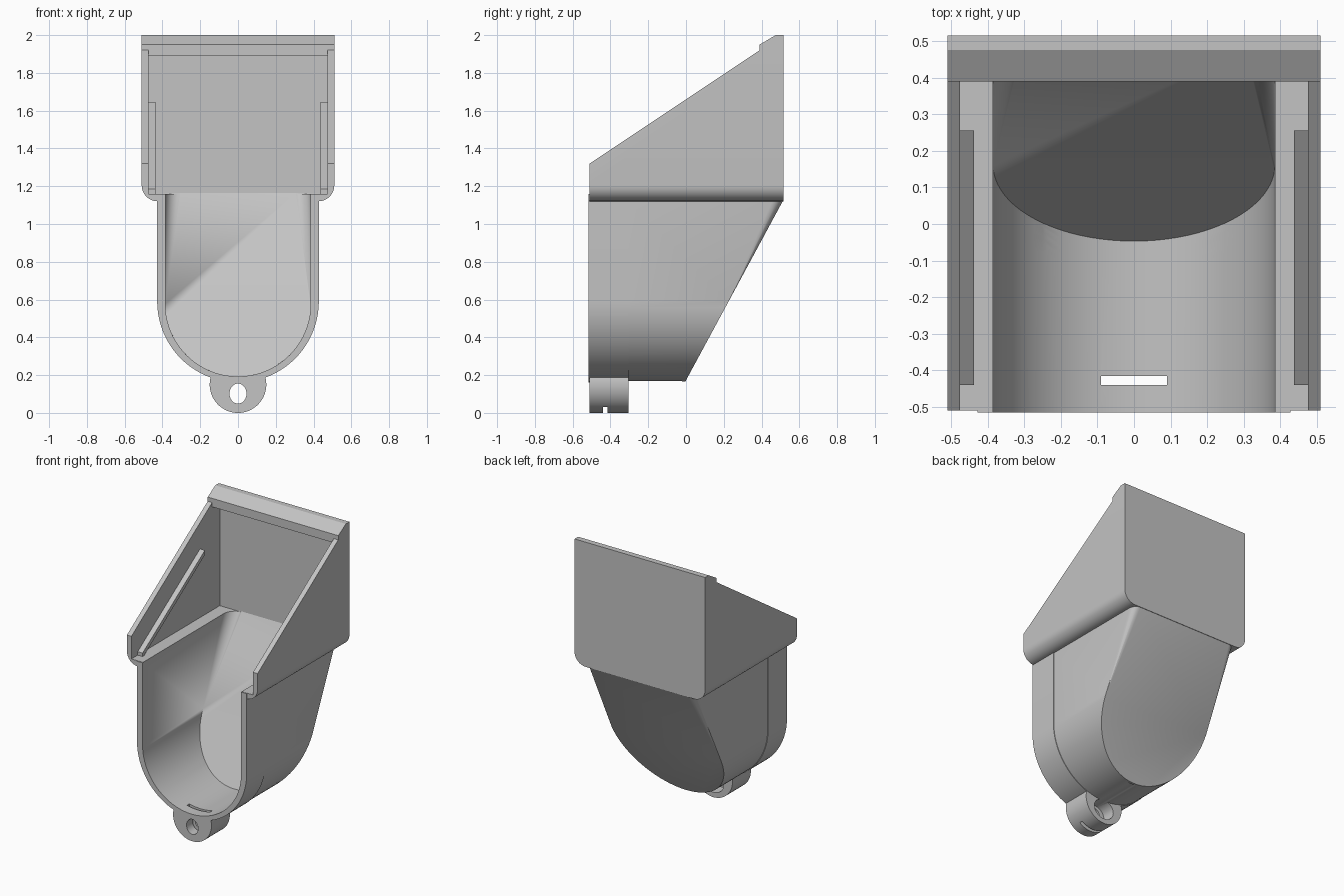
import bpy, bmesh
from math import sin, cos, pi, radians

if "Cube" in bpy.data.objects:
    bpy.data.objects.remove(bpy.data.objects["Cube"], do_unlink=True)

grey = bpy.data.materials.new("plain grey")
grey.use_nodes = True
grey.diffuse_color = (0.55, 0.55, 0.55, 1)
grey.node_tree.nodes["Principled BSDF"].inputs["Base Color"].default_value = (0.55, 0.55, 0.55, 1)


def prism(name, pts, axis, start, end, bevel=0, segments=6, pick=None):
    """Extrude a profile along x (pts are y,z) or y (pts are x,z); end may depend on z."""
    reach = end if callable(end) else (lambda z: end)
    place = (lambda p, d: (d, p[0], p[1])) if axis == "x" else (lambda p, d: (p[0], d, p[1]))
    bm = bmesh.new()
    near = [bm.verts.new(place(p, start)) for p in pts]
    far = [bm.verts.new(place(p, reach(p[1]))) for p in pts]
    bm.faces.new(near)
    bm.faces.new(far[::-1])
    for i in range(len(pts)):
        j = (i + 1) % len(pts)
        bm.faces.new((near[j], near[i], far[i], far[j]))
    if bevel:
        edges = [e for e in bm.edges if pick(e, far)]
        bmesh.ops.bevel(bm, geom=edges, offset=bevel, segments=segments, profile=0.5,
                        affect='EDGES', clamp_overlap=False)
    bmesh.ops.recalc_face_normals(bm, faces=bm.faces)
    mesh = bpy.data.meshes.new(name)
    bm.to_mesh(mesh)
    bm.free()
    mesh.materials.append(grey)
    obj = bpy.data.objects.new(name, mesh)
    bpy.context.collection.objects.link(obj)
    return obj


def u_shape(r, zc, top, n=40):
    arc = [(r * cos(pi + pi * i / n), zc + r * sin(pi + pi * i / n)) for i in range(n + 1)]
    return [(-r, top)] + arc + [(r, top)]


def oval(rx, rz, zc, n=40):
    return [(rx * cos(2 * pi * i / n), zc + rz * sin(2 * pi * i / n)) for i in range(n)]


def rect(a0, a1, z0, z1):
    return [(a0, z0), (a1, z0), (a1, z1), (a0, z1)]


def combine(target, tool, operation):
    mod = target.modifiers.new(operation, 'BOOLEAN')
    mod.operation, mod.solver, mod.object = operation, 'EXACT', tool
    graph = bpy.context.evaluated_depsgraph_get()
    mesh = bpy.data.meshes.new_from_object(target.evaluated_get(graph))
    target.modifiers.clear()
    target.data = mesh
    bpy.data.objects.remove(tool, do_unlink=True)


def slanted_rim(top):
    # edges around the slanted back, leaving the top edge sharp
    return lambda e, far: (all(v in far for v in e.verts)
                           and any(v.co.z < top - 0.01 for v in e.verts))


def low_side(e, far):
    # long bottom edges of the hopper box
    a, b = (v.co for v in e.verts)
    return abs(a.x - b.x) < 0.01 and a.z < 1.13 and b.z < 1.13


# upper box with sloping sides and a raised back lip
side = [(-0.51, 1.12), (0.515, 1.12), (0.515, 2.0), (0.475, 2.0),
        (0.39, 1.95), (0.39, 1.92), (-0.51, 1.32)]
housing = prism("housing", side, "x", -0.51, 0.51, 0.085, 8, low_side)

# lower chute with a slanted back, front collar and hanging tab
slope = 0.54
chute = prism("chute", u_shape(0.424, 0.59, 1.125), "y", -0.5,
              lambda z: (z - 0.165) * slope - 0.004, 0.05, 6, slanted_rim(1.125))
collar = prism("collar", u_shape(0.428, 0.59, 1.158), "y", -0.515, -0.305)
tab = prism("tab", oval(0.15, 0.15, 0.15, 64), "y", -0.51, -0.305)
for part in (chute, collar, tab):
    combine(housing, part, 'UNION')

# hollows: chute channel, box interior, tie slit, tab hole and pocket
channel = prism("channel", u_shape(0.385, 0.578, 1.165), "y", -0.7,
                lambda z: (z - 0.165) * slope - 0.062, 0.08, 8, slanted_rim(1.165))
inside = prism("inside", [(-0.7, 1.16), (0.475, 1.16), (0.475, 1.89), (0.39, 1.89),
                          (0.39, 2.2), (-0.7, 2.2)], "x", -0.475, 0.475)
slit = prism("slit", rect(-0.44, -0.415, -0.1, 0.3), "x", -0.09, 0.09)
hole = prism("hole", oval(0.045, 0.053, 0.102), "y", -0.7, -0.2)
pocket = prism("pocket", oval(0.08, 0.07, 0.105), "y", -0.4, -0.02)
for cutter in (channel, inside, slit, hole, pocket):
    combine(housing, cutter, 'DIFFERENCE')

# sloping guide rails on the inner side walls
rail = [(-0.44, 1.15), (0.255, 1.613), (0.255, 1.645), (-0.44, 1.185)]
rails = [prism(name, rail, "x", s * 0.437, s * 0.48)
         for name, s in (("left_rail", 1), ("right_rail", -1))]

# smooth curves, crisp corners
for obj in [housing] + rails:
    bpy.ops.object.select_all(action='DESELECT')
    obj.select_set(True)
    bpy.context.view_layer.objects.active = obj
    bpy.ops.object.shade_smooth_by_angle(angle=radians(30))
